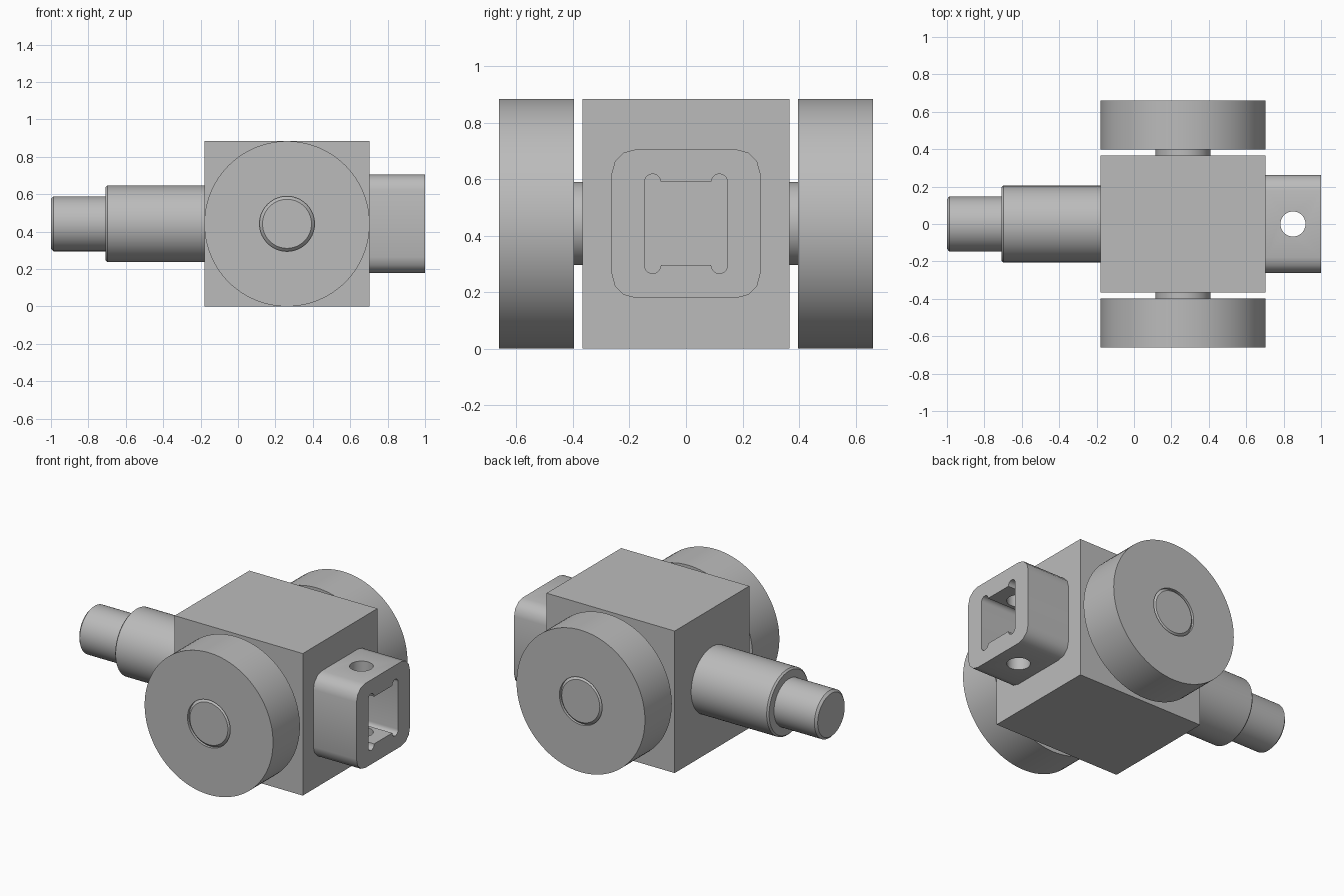
import bpy, bmesh, math
from mathutils import Matrix, Vector

cube = bpy.data.objects.get("Cube")
if cube:
    bpy.data.objects.remove(cube, do_unlink=True)

grey = bpy.data.materials.new("plain grey")
grey.use_nodes = True
colour = (0.5, 0.5, 0.5, 1)
grey.diffuse_color = colour
grey.node_tree.nodes["Principled BSDF"].inputs["Base Color"].default_value = colour

MID_X, MID_Z = 0.262, 0.442      # wheel axis
BLOCK_HALF = 0.441


def make(name, bm):
    bmesh.ops.recalc_face_normals(bm, faces=bm.faces)
    mesh = bpy.data.meshes.new(name)
    bm.to_mesh(mesh)
    bm.free()
    mesh.materials.append(grey)
    obj = bpy.data.objects.new(name, mesh)
    bpy.context.collection.objects.link(obj)
    return obj


def activate(obj):
    bpy.ops.object.select_all(action='DESELECT')
    obj.select_set(True)
    bpy.context.view_layer.objects.active = obj


def smooth(obj):
    activate(obj)
    bpy.ops.object.shade_smooth_by_angle(angle=math.radians(35))


def lathe(name, profile, axis, centre, ring=False, sides=72):
    """Turn (radius, distance) points around an axis; cap the ends unless it is a ring."""
    bm = bmesh.new()
    turn = Matrix.Translation(centre) @ Vector(axis).to_track_quat('Z', 'Y').to_matrix().to_4x4()
    loops = []
    for r, d in profile:
        angles = [2 * math.pi * i / sides for i in range(sides)]
        loops.append([bm.verts.new(turn @ Vector((r * math.cos(a), r * math.sin(a), d)))
                      for a in angles])
    pairs = list(zip(loops, loops[1:]))
    if ring:
        pairs.append((loops[-1], loops[0]))
    else:
        bm.faces.new(loops[0])
        bm.faces.new(loops[-1])
    for a, b in pairs:
        for i in range(sides):
            j = (i + 1) % sides
            bm.faces.new((a[i], a[j], b[j], b[i]))
    return make(name, bm)


def prism(name, outline, x0, x1):
    """Extrude a (y, z) outline along x."""
    bm = bmesh.new()
    face = bm.faces.new([bm.verts.new((x0, y, z)) for y, z in outline])
    new = bmesh.ops.extrude_face_region(bm, geom=[face])["geom"]
    bmesh.ops.translate(bm, vec=(x1 - x0, 0, 0),
                        verts=[v for v in new if isinstance(v, bmesh.types.BMVert)])
    return make(name, bm)


def arc(cy, cz, r, start, sweep, steps):
    angles = [math.radians(start + sweep * i / steps) for i in range(steps + 1)]
    return [(cy + r * math.cos(a), cz + r * math.sin(a)) for a in angles]


def cut(obj, cutter):
    mod = obj.modifiers.new("cut", 'BOOLEAN')
    mod.operation, mod.solver, mod.object = 'DIFFERENCE', 'EXACT', cutter
    activate(obj)
    bpy.ops.object.modifier_apply(modifier=mod.name)
    bpy.data.objects.remove(cutter, do_unlink=True)


# Central block
bm = bmesh.new()
bmesh.ops.create_cube(bm, size=1, matrix=Matrix.Translation((MID_X, 0, MID_Z))
                      @ Matrix.Diagonal((2 * BLOCK_HALF, 0.734, 2 * MID_Z, 1)))
make("block", bm)

# Stepped shaft with chamfered shoulders
smooth(lathe("shaft", [(0.205, -0.17), (0.205, 0.52), (0.195, 0.53), (0.147, 0.53),
                       (0.147, 0.808), (0.133, 0.821)], (-1, 0, 0), (-0.179, 0, MID_Z)))

# Wheels and chamfered axle
for side, label in ((-1, "front"), (1, "back")):
    smooth(lathe(label + "_wheel", [(0.147, 0.397), (MID_Z, 0.397), (MID_Z, 0.661), (0.147, 0.661)],
                 (0, side, 0), (MID_X, 0, MID_Z), ring=True, sides=96))
smooth(lathe("axle", [(0.131, -0.661), (0.147, -0.645), (0.147, 0.645), (0.131, 0.661)],
             (0, 1, 0), (MID_X, 0, MID_Z)))

# Socket: rounded square tube with relieved inner corners and a cross bore
body, pocket = [], []
for n, (sy, sz) in enumerate(((1, 1), (-1, 1), (-1, -1), (1, -1))):
    body += arc(sy * 0.178, MID_Z + sz * 0.178, 0.085, 90 * n, 90, 3)
    pocket += arc(sy * 0.118, MID_Z + sz * 0.147, 0.029, 0 if sz > 0 else 180, 180, 10)
socket = prism("socket", body, 0.702, 1.0)
cut(socket, prism("pocket_cutter", pocket, 0.6, 1.1))
cut(socket, lathe("bore_cutter", [(0.067, -0.5), (0.067, 0.5)], (0, 0, 1),
                  (0.85, 0, MID_Z), sides=40))
smooth(socket)
